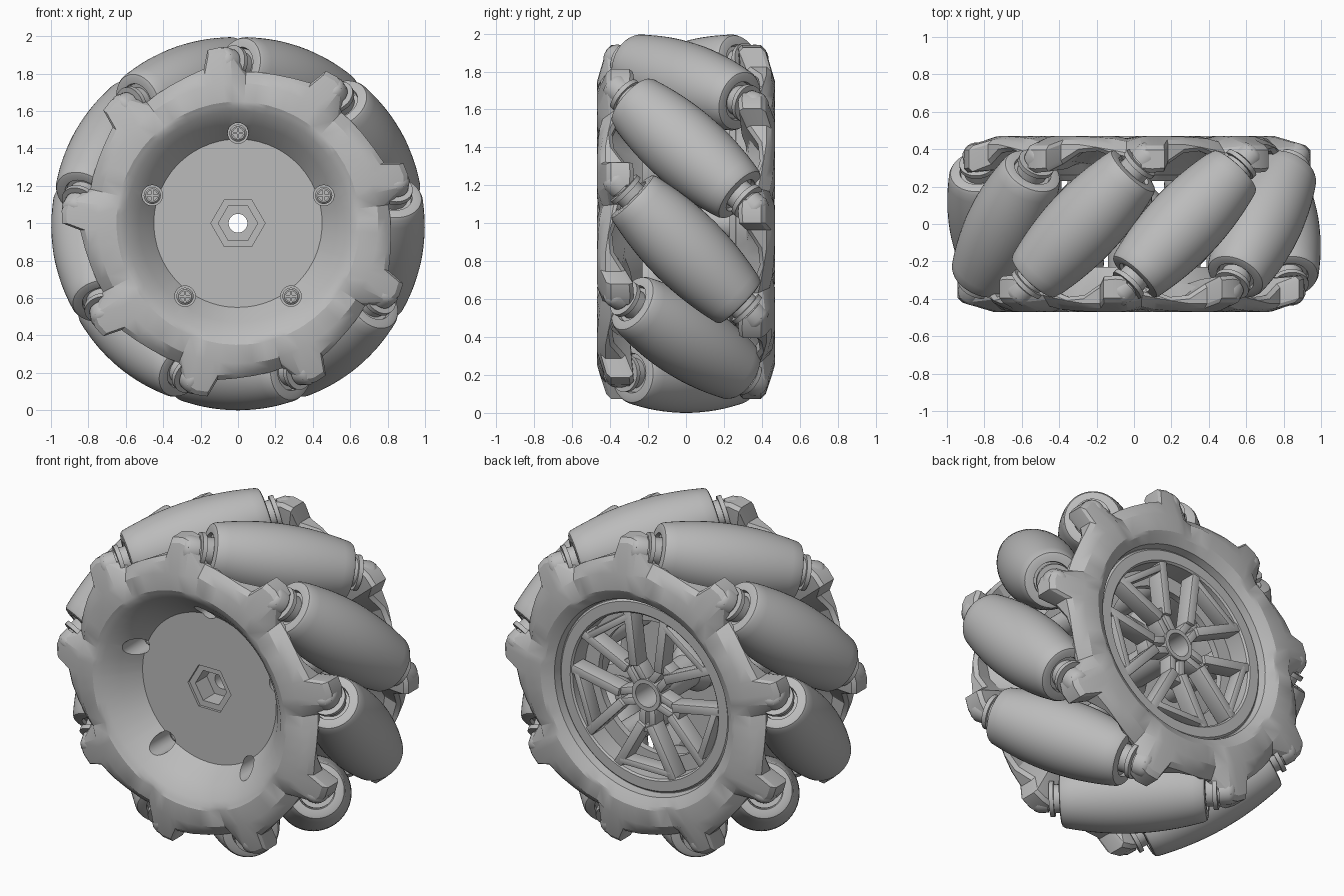
import bpy, bmesh, math
from math import cos, sin, radians, pi, sqrt
from mathutils import Vector, Matrix

if "Cube" in bpy.data.objects:
    bpy.data.objects.remove(bpy.data.objects["Cube"])

grey = bpy.data.materials.new("mid_grey")
grey.use_nodes = True
GREY = (0.5, 0.5, 0.5, 1)
grey.diffuse_color = GREY
grey.node_tree.nodes["Principled BSDF"].inputs["Base Color"].default_value = GREY

TEETH = 9
STEP = 360 / TEETH
START = -10          # angle of the first roller
LUG = 26             # lug offset from its roller
ROLLER_R = 0.79      # distance of roller centres from the axle


def polar(r, deg, y):
    a = radians(deg)
    return Vector((r * cos(a), y, 1 + r * sin(a)))


def shade(ob, angle):
    bpy.ops.object.select_all(action="DESELECT")
    ob.select_set(True)
    bpy.context.view_layer.objects.active = ob
    bpy.ops.object.shade_smooth_by_angle(angle=radians(angle))


def finish(name, bm, angle=32, bevel=0, cutter=None):
    bmesh.ops.recalc_face_normals(bm, faces=bm.faces)
    mesh = bpy.data.meshes.new(name)
    bm.to_mesh(mesh)
    bm.free()
    ob = bpy.data.objects.new(name, mesh)
    bpy.context.collection.objects.link(ob)
    mesh.materials.append(grey)
    bpy.context.view_layer.objects.active = ob
    if bevel:
        mod = ob.modifiers.new("soft_edges", "BEVEL")
        mod.width, mod.segments, mod.limit_method = bevel, 2, "ANGLE"
        mod.angle_limit = radians(35)
        bpy.ops.object.modifier_apply(modifier=mod.name)
    if cutter:
        mod = ob.modifiers.new("screw_holes", "BOOLEAN")
        mod.object, mod.solver = cutter, "EXACT"
        bpy.ops.object.modifier_apply(modifier=mod.name)
    shade(ob, angle)
    return ob


def loft(bm, rings, loop):
    """Skin rings of points; loop joins last to first, else ends are capped."""
    vs = [[bm.verts.new(p) for p in ring] for ring in rings]
    n = len(vs[0])
    for i in range(len(vs) if loop else len(vs) - 1):
        a, b = vs[i], vs[(i + 1) % len(vs)]
        for j in range(n):
            k = (j + 1) % n
            bm.faces.new((a[j], a[k], b[k], b[j]))
    if not loop:
        bm.faces.new(vs[0])
        bm.faces.new(vs[-1])


def turned(bm, profile, frame=None, n=32, loop=False):
    """Lathe (radius, height) about y through the axle, or about z of frame."""
    rings = []
    for r, h in profile:
        ring = []
        for i in range(n):
            d = 360 * i / n
            rad = r(d) if callable(r) else r
            if frame is None:
                ring.append(polar(rad, d, h))
            else:
                a = radians(d)
                ring.append(frame @ Vector((rad * cos(a), rad * sin(a), h)))
        rings.append(ring)
    loft(bm, rings, loop)


def hexagon(size):
    return lambda d: size * cos(pi / 6) / cos(radians(d % 60 - 30))


# Cutter for the counterbored screw holes
SCREWS = [polar(0.482, 90 + 72 * i, 0) for i in range(5)]
TO_Y = Matrix.Rotation(pi / 2, 4, "X")
bm = bmesh.new()
for centre in SCREWS:
    turned(bm, [(0.055, 0.14), (0.055, 0.6)], Matrix.Translation(centre) @ TO_Y, 24)
cutter = finish("screw_hole_cutter", bm)
cutter.hide_render = True

# Toothed side plates; the back one is the front one turned over
STATIONS = [  # angle from lug, outer radius, outer, inner and face depths
    (-14, 0.815, 0.42, 0.36, 0.455), (-9, 0.81, 0.405, 0.34, 0.44),
    (-3.5, 0.93, 0.42, 0.28, 0.465), (0, 0.945, 0.42, 0.275, 0.47),
    (4, 0.94, 0.42, 0.28, 0.47), (6.5, 0.845, 0.45, 0.32, 0.47),
    (13, 0.83, 0.45, 0.38, 0.468), (20, 0.82, 0.435, 0.39, 0.463)]
BOWLS = {-1: [(0.45, 0.275), (0.53, 0.375), (0.6, 0.445)],
         1: [(0.4, 0.27), (0.5, 0.27), (0.53, 0.38), (0.575, 0.385), (0.585, 0.43)]}


def side_plate(name, side, holes):
    bm = bmesh.new()
    rings = []
    for k in range(TEETH):
        for s, r, outer, inner, face in STATIONS:
            section = BOWLS[side] + [
                (0.63, 0.46), (0.65, min(0.47, face + 0.015)),
                (0.75, face), (r - 0.025, outer), (r, outer - 0.025),
                (r, inner + 0.02), (r - 0.02, inner), (0.72, inner + 0.015),
                (0.62, 0.32), (0.54, 0.23), (BOWLS[side][0][0], 0.23)]
            deg = START - side * (LUG + s + k * STEP)
            rings.append([polar(q, deg, side * w) for q, w in section])
    loft(bm, rings, True)
    finish(name, bm, 24, 0.01, holes)


side_plate("front_side_plate", -1, cutter)
side_plate("back_side_plate", 1, None)

# Front disc with hexagonal socket, and axle tube
bm = bmesh.new()
turned(bm, [(0.455, -0.275), (hexagon(0.145), -0.275), (hexagon(0.145), -0.26),
            (hexagon(0.105), -0.26), (hexagon(0.105), -0.15), (0.05, -0.15),
            (0.05, 0.2), (0.07, 0.2), (0.07, 0.385), (0.095, 0.385),
            (0.095, 0.0), (0.14, -0.06), (0.14, -0.23), (0.455, -0.23)], n=72, loop=True)
finish("front_disc_and_axle_tube", bm, cutter=cutter)

# Posts joining the two plates
bm = bmesh.new()
for centre in SCREWS:
    turned(bm, [(0.072, -0.26), (0.072, 0.25)], Matrix.Translation(centre) @ TO_Y, 28)
finish("spacer_posts", bm, cutter=cutter)
bpy.data.objects.remove(cutter)


def bar(bm, a, b, width, y0, y1):
    """Straight bar between two points in the wheel plane."""
    d = (b - a).normalized()
    side = Vector((-d.z, 0, d.x)) * width / 2
    rings = []
    for y in (y0, y1):
        off = Vector((0, y, 0))
        rings.append([a + side + off, b + side + off, b - side + off, a - side + off])
    loft(bm, rings, False)


# Screws with cross slots
bm = bmesh.new()
for centre in SCREWS:
    turned(bm, [(0.046, 0.13), (0.046, 0.185), (0.036, 0.195), (0.028, 0.195),
                (0.028, 0.175)], Matrix.Translation(centre) @ TO_Y, 20)
    for d in (Vector((0.028, 0, 0)), Vector((0, 0, 0.028))):
        bar(bm, centre - d, centre + d, 0.012, -0.19, -0.17)
finish("screws", bm)

# Back wheel: rim ring and forked spokes with slotted stems
bm = bmesh.new()
turned(bm, [(0.49, 0.26), (0.49, 0.39), (0.5, 0.4), (0.56, 0.4),
            (0.57, 0.39), (0.57, 0.26)], n=72, loop=True)
finish("back_rim_ring", bm)
bm = bmesh.new()
for i in range(5):
    a = 54 + 72 * i
    tips = [polar(0.47, a + s * 22, 0) for s in (-1, 1)]
    for s, tip in zip((-1, 1), tips):
        bar(bm, polar(0.08, a + 22 * s, 0), polar(0.2, a + 9 * s, 0), 0.045, 0.28, 0.375)
        bar(bm, polar(0.18, a + 9 * s, 0), polar(0.51, a + 22 * s, 0), 0.055, 0.29, 0.395)
    bar(bm, polar(0.18, a, 0), polar(0.23, a, 0), 0.09, 0.28, 0.375)
    bar(bm, tips[0], tips[1], 0.04, 0.3, 0.395)
finish("back_spokes", bm, bevel=0.008)

# Barrel rollers on slanted pins, held by bosses in the lugs
ends = [(0.1, 0.385), (0.105, 0.405), (0.14, 0.405), (0.155, 0.4)]
body = []
for i in range(17):
    t = 0.384 - 0.048 * i
    body.append((1 - sqrt(ROLLER_R ** 2 + t * t / 2), t))
barrel = ends + body + [(r, -t) for r, t in reversed(ends)]
half_pin = [(0.05, 0.53), (0.065, 0.52), (0.065, 0.465), (0.1, 0.465), (0.1, 0.44),
            (0.08, 0.44), (0.08, 0.38)]
pin = half_pin + [(r, -t) for r, t in reversed(half_pin)]
boss = [(0.04, 0.565), (0.062, 0.555), (0.075, 0.53), (0.075, 0.475)]
pins, bosses = bmesh.new(), bmesh.new()
for k in range(TEETH):
    deg = START + k * STEP
    a = radians(deg)
    axis = Vector((-sin(a), -1, cos(a))).normalized()
    frame = (Matrix.Translation(polar(ROLLER_R, deg, 0))
             @ axis.to_track_quat("Z", "Y").to_matrix().to_4x4())
    bm = bmesh.new()
    turned(bm, barrel, frame, 48)
    finish("roller_%d" % (k + 1), bm, 40)
    turned(pins, pin, frame, 28)
    for s in (-1, 1):
        turned(bosses, [(r, s * t) for r, t in boss], frame, 20)
finish("roller_pins", pins)
finish("lug_bosses", bosses, 40)
